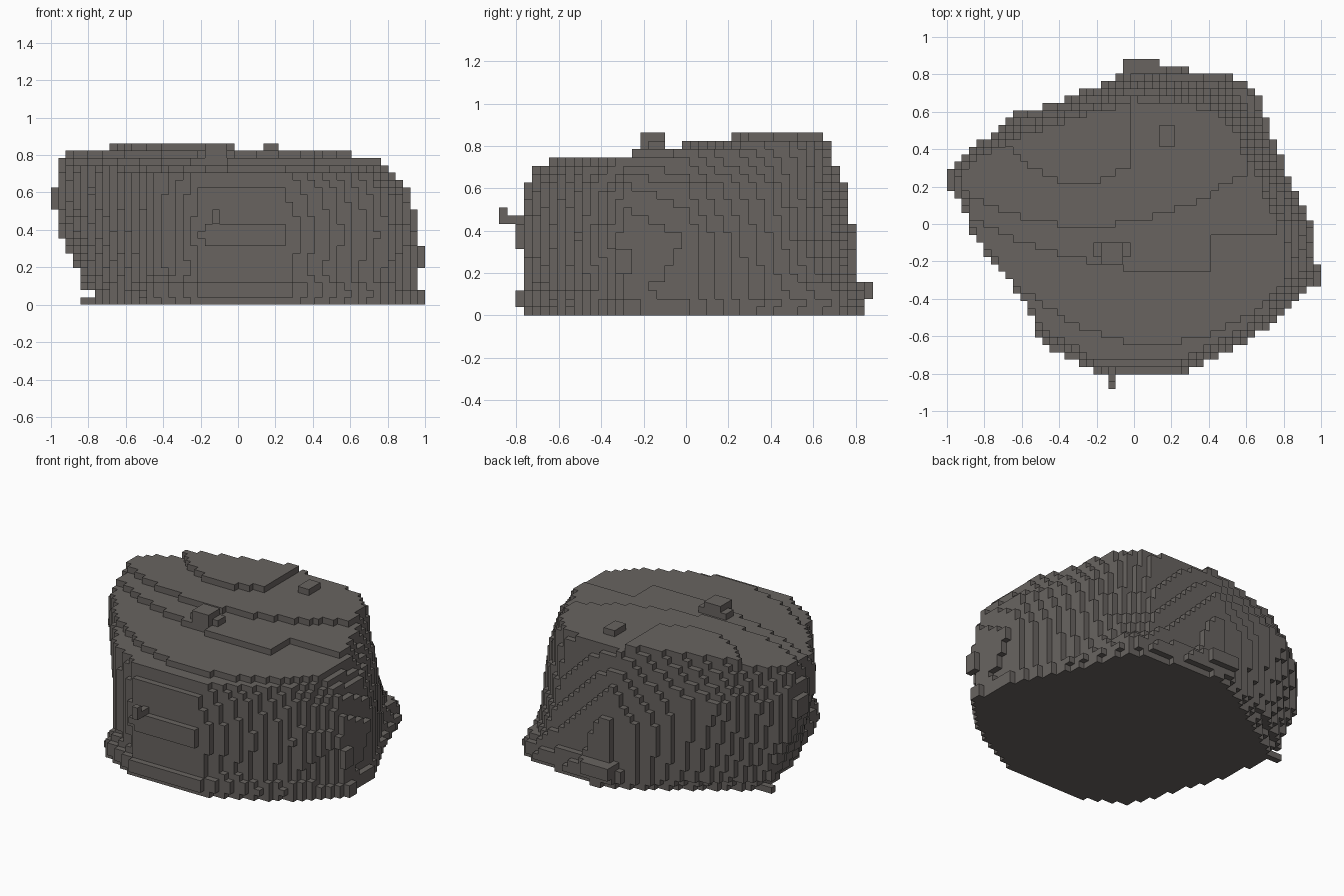
import bpy
import bmesh

cube = bpy.data.objects.get("Cube")
if cube:
    bpy.data.objects.remove(cube, do_unlink=True)

NX, NY, NZ = 51, 45, 22
S = 2.0 / NX  # block size

# Outlines of the body at four heights, clockwise from the left tip
SECTIONS = [
    (0.14, [(-.85, .33), (-.56, .56), (-.18, .75), (.04, .80), (.48, .76),
            (.61, .64), (.72, .42), (.93, .00), (.95, -.28), (.77, -.48),
            (.48, -.65), (.28, -.74), (-.20, -.74), (-.45, -.59), (-.77, -.02)]),
    (0.38, [(-.95, .32), (-.61, .57), (-.18, .75), (.04, .80), (.43, .70),
            (.57, .56), (.70, .41), (.94, .00), (.98, -.28), (.78, -.49),
            (.48, -.68), (.22, -.80), (-.18, -.80), (-.45, -.59), (-.83, -.04)]),
    (0.60, [(-.98, .31), (-.64, .59), (-.19, .70), (.00, .75), (.41, .65),
            (.55, .54), (.67, .40), (.87, .00), (.91, -.28), (.76, -.48),
            (.48, -.65), (.25, -.75), (-.20, -.75), (-.45, -.59), (-.88, -.04)]),
    (0.86, [(-.93, .28), (-.60, .46), (-.20, .60), (.00, .65), (.42, .61),
            (.52, .53), (.56, .40), (.70, .00), (.72, -.25), (.66, -.42),
            (.42, -.60), (.20, -.68), (-.20, -.68), (-.45, -.59), (-.85, -.01)]),
]

# Flared foot: outline, and its x and y scale in each bottom layer
FOOT = [(-.78, .33), (-.50, .53), (-.20, .73), (.04, .86), (.50, .79),
        (.65, .73), (.75, .43), (.95, .00), (.99, -.28), (.79, -.50),
        (.50, -.69), (.28, -.79), (-.20, -.79), (-.49, -.65), (-.72, -.02)]
FOOT_SCALE = [(1, .97), (1, 1), (.97, 1), (.95, .97)]

# Loose chips: inclusive block ranges (x, y, z)
CHIPS = [
    ((20, 24), (18, 19), (20, 20)), ((21, 23), (17, 19), (20, 21)),  # top knob
    ((29, 30), (33, 35), (21, 21)),                                  # small top knob
    ((22, 22), (0, 0), (11, 12)), ((22, 22), (1, 2), (11, 11)),      # front stub
    ((24, 29), (43, 43), (1, 3)), ((24, 28), (44, 44), (2, 3)),      # back ledge
    ((50, 50), (14, 15), (5, 7)),                                    # side chip
    ((0, 0), (27, 29), (13, 15)), ((1, 1), (26, 30), (13, 17)),      # left tip
    ((4, 6), (30, 30), (0, 0)),                                      # foot chip
]


def outline(z):
    """Blend the two body sections around height z."""
    for (z0, a), (z1, b) in zip(SECTIONS, SECTIONS[1:]):
        if z <= z1:
            t = (z - z0) / (z1 - z0)
            return [(p[0] + (q[0] - p[0]) * t, p[1] + (q[1] - p[1]) * t)
                    for p, q in zip(a, b)]
    return SECTIONS[-1][1]


def contains(poly, x, y):
    inside = False
    for (x0, y0), (x1, y1) in zip(poly, poly[1:] + poly[:1]):
        if (y0 > y) != (y1 > y) and x < x0 + (y - y0) * (x1 - x0) / (y1 - y0):
            inside = not inside
    return inside


def top_layers(x, y):
    """Terraced top that rises toward the back."""
    return (18 + (y > -.64 + .6 * (x - .1) ** 2)
            + (y > (-.05 if x > .4 else -.25 + .25 * (x - .2) ** 2))
            + (y > -.01 + .4 * (x + .25) ** 2)
            + (x < 0 and y > .22 + 1.3 * (x + .3) ** 2))


# Fill the blocks
blocks = set()
for k in range(NZ):
    layer = []
    if k >= 2:
        layer.append(outline((k + .5) * S))
    if k < len(FOOT_SCALE):
        sx, sy = FOOT_SCALE[k]
        layer.append([(x * sx, y * sy) for x, y in FOOT])
    for i in range(NX):
        for j in range(NY):
            x, y = (i - NX // 2) * S, (j - NY // 2) * S
            if k < top_layers(x, y) and any(contains(p, x, y) for p in layer):
                blocks.add((i, j, k))
for rx, ry, rz in CHIPS:
    for i in range(rx[0], rx[1] + 1):
        for j in range(ry[0], ry[1] + 1):
            for k in range(rz[0], rz[1] + 1):
                blocks.add((i, j, k))

# Skin the exposed block sides
bm = bmesh.new()
corners = {}


def corner(c):
    if c not in corners:
        corners[c] = bm.verts.new(((c[0] - NX / 2) * S, (c[1] - NY / 2) * S, c[2] * S))
    return corners[c]


for block in sorted(blocks):
    for axis in range(3):
        u, v = (axis + 1) % 3, (axis + 2) % 3
        for side in (0, 1):
            near = list(block)
            near[axis] += 2 * side - 1
            if tuple(near) in blocks:
                continue
            quad = []
            for du, dv in ((0, 0), (1, 0), (1, 1), (0, 1)):
                c = list(block)
                c[axis] += side
                c[u] += du
                c[v] += dv
                quad.append(corner(tuple(c)))
            bm.faces.new(quad if side else quad[::-1])

mesh = bpy.data.meshes.new("boulder")
bm.to_mesh(mesh)
bm.free()
boulder = bpy.data.objects.new("boulder", mesh)
bpy.context.collection.objects.link(boulder)

# Warm grey stone
stone = bpy.data.materials.new("warm_grey_stone")
stone.use_nodes = True
colour = (0.14, 0.127, 0.118, 1.0)
stone.diffuse_color = colour
bsdf = stone.node_tree.nodes["Principled BSDF"]
bsdf.inputs["Base Color"].default_value = colour
bsdf.inputs["Roughness"].default_value = 0.9
mesh.materials.append(stone)
